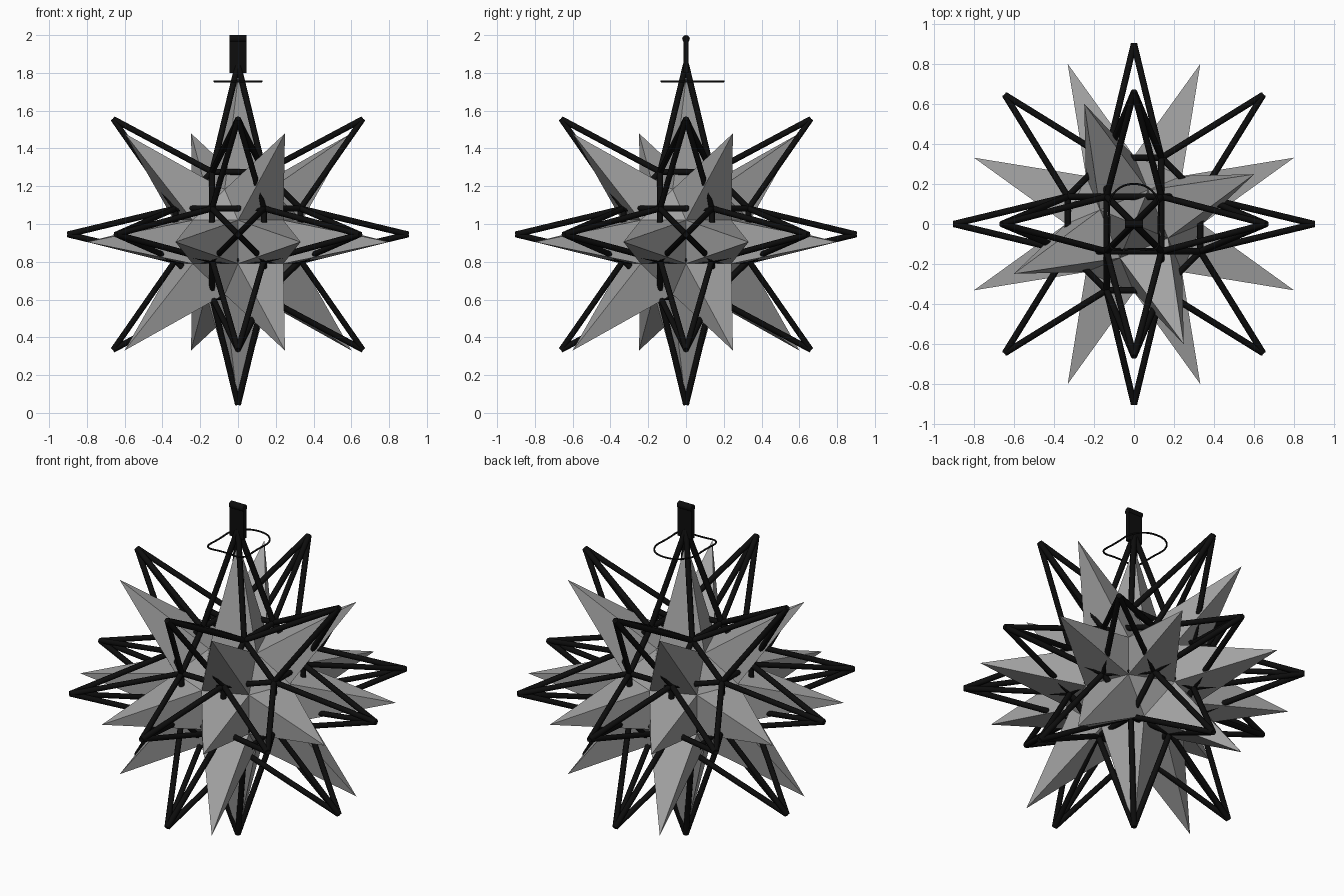
import bpy, bmesh, math
from itertools import product
from mathutils import Vector, Matrix

cube = bpy.data.objects.get("Cube")
if cube:
    bpy.data.objects.remove(cube)


def material(name, colour, rough):
    m = bpy.data.materials.new(name)
    m.use_nodes = True
    m.diffuse_color = colour
    b = m.node_tree.nodes["Principled BSDF"]
    b.inputs["Base Color"].default_value = colour
    b.inputs["Roughness"].default_value = rough
    return m


glass = material("grey glass", (0.36, 0.36, 0.36, 1), 0.5)
metal = material("black metal", (0.004, 0.004, 0.004, 1), 0.6)

# Core solid: small cube faces joined by bevelled squares and corner triangles
LONG = 1 + math.sqrt(2)
core = [Vector(v) for v in product((-1, 1, -LONG, LONG), repeat=3)
        if sum(abs(c) > 1 for c in v) == 1]
dirs = [Vector(d) for d in product((-1, 0, 1), repeat=3) if any(d)]


def face_around(d):
    """Core vertices of the face that looks along d, in winding order."""
    count = 3 if all(d) else 4
    near = sorted(core, key=lambda v: -v.dot(d))[:count]
    u = d.orthogonal().normalized()
    w = d.normalized().cross(u)
    return sorted(near, key=lambda v: math.atan2(v.dot(w), v.dot(u)))


def spike_tip(d, axis, flat, out, up):
    """Tip of the spike on a square face."""
    if d.length < 1.1:
        return d * axis
    if d.z == 0:
        return d * flat
    return Vector((d.x * out, d.y * out, d.z * up))


# Glass star, turned an eighth of a quarter turn against the frame
bm = bmesh.new()
squash = Matrix.Diagonal((0.13, 0.13, 0.115)).to_3x3()
for d in dirs:
    ring = [bm.verts.new(squash @ v) for v in face_around(d)]
    if all(d):
        bm.faces.new(ring)
        continue
    tip = bm.verts.new(spike_tip(d, 0.866, 0.612, 0.65, 0.575))
    for i, v in enumerate(ring):
        bm.faces.new((v, ring[(i + 1) % 4], tip))
bmesh.ops.remove_doubles(bm, verts=bm.verts, dist=0.001)
bmesh.ops.recalc_face_normals(bm, faces=bm.faces)
mesh = bpy.data.meshes.new("glass_star")
bm.to_mesh(mesh)
bm.free()
mesh.materials.append(glass)
star = bpy.data.objects.new("glass_star", mesh)
star.location.z = 0.905
star.rotation_euler.z = math.radians(22.5)
bpy.context.collection.objects.link(star)


def wire(name, paths, radius, z, cyclic=False, kind='POLY'):
    c = bpy.data.curves.new(name, 'CURVE')
    c.dimensions = '3D'
    c.bevel_depth = radius
    c.bevel_resolution = 2
    c.use_fill_caps = True
    for path in paths:
        s = c.splines.new(kind)
        s.points.add(len(path) - 1)
        for p, co in zip(s.points, path):
            p.co = (*co, 1)
        s.use_cyclic_u = cyclic
        if kind == 'NURBS':
            s.order_u = 3
    c.materials.append(metal)
    o = bpy.data.objects.new(name, c)
    o.location.z = z
    bpy.context.collection.objects.link(o)
    return o


# Metal frame: spike edges and the bars round each square face
bars = []
for d in dirs:
    if all(d):
        continue
    ring = [v * 0.137 for v in face_around(d)]
    tip = spike_tip(d, 0.9, 0.645, 0.66, 0.61)
    for i, v in enumerate(ring):
        bars.append((v, tip))
        bar = (v, ring[(i + 1) % 4])
        if not any({tuple(a) for a in bar} == {tuple(a) for a in b} for b in bars):
            bars.append(bar)
wire("metal_frame", bars, 0.016, 0.945)

# Thin loop below the hanger
loop = [(-0.13, -0.14), (0, -0.12), (0.13, -0.14), (0.12, 0), (0.13, 0.12), (0.06, 0.2),
        (-0.06, 0.2), (-0.13, 0.12), (-0.12, 0)]
wire("thin_loop", [[(x, y, 0) for x, y in loop]], 0.005, 1.755, True, 'NURBS')

# Hanger: flat plate with a rolled top edge
bpy.ops.mesh.primitive_cube_add(size=1, location=(0, 0, 1.89))
plate = bpy.context.object
plate.name = "hanger_plate"
plate.scale = (0.09, 0.028, 0.18)
plate.data.materials.append(metal)
bpy.ops.mesh.primitive_cylinder_add(vertices=16, radius=0.02, depth=0.092,
                                    location=(0, 0, 1.98), rotation=(0, math.pi / 2, 0))
roll = bpy.context.object
roll.name = "hanger_roll"
roll.data.materials.append(metal)
bpy.ops.object.shade_smooth_by_angle()
